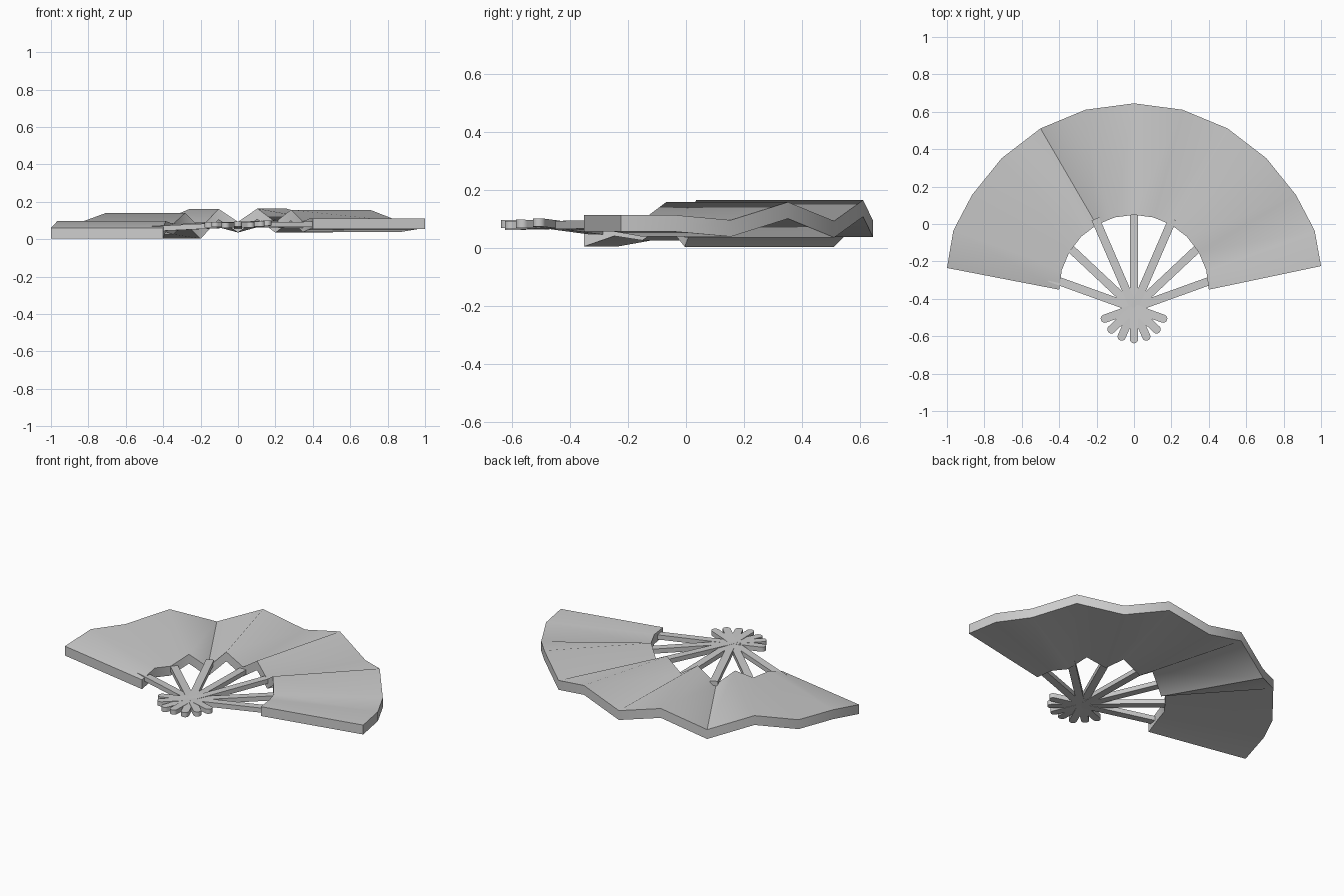
import bpy, bmesh
from math import sin, cos, pi, radians

if "Cube" in bpy.data.objects:
    bpy.data.objects.remove(bpy.data.objects["Cube"])


def make_object(name, bm, smooth=None):
    bmesh.ops.recalc_face_normals(bm, faces=bm.faces)
    mesh = bpy.data.meshes.new(name)
    bm.to_mesh(mesh)
    bm.free()
    obj = bpy.data.objects.new(name, mesh)
    bpy.context.collection.objects.link(obj)
    if smooth:
        bpy.ops.object.select_all(action='DESELECT')
        obj.select_set(True)
        bpy.context.view_layer.objects.active = obj
        bpy.ops.object.shade_smooth_by_angle(angle=radians(smooth))
    return obj


# Pleated leaf: underside height of each fold, from the right end to the left
FOLDS = [.055, .055, .038, .1, .035, .107, .036, .105, .003, .083, .025, .04, .004]
THICK = .057
CENTRE_Y = -.355


def pleated_leaf():
    bm = bmesh.new()
    rings = []
    for i, z in enumerate(FOLDS):
        a = i * pi / 12
        inner = (.4 * cos(a), CENTRE_Y + .4 * sin(a) + .004)
        outer = [cos(a), CENTRE_Y + sin(a)]
        # the end panels close in slightly at the rim
        outer[1] = {0: -.225, 12: -.235, 1: -.035, 11: -.035,
                    2: .155, 10: .155}.get(i, outer[1])
        rings.append([bm.verts.new((x, y, h)) for (x, y), h in
                      ((inner, z), (outer, z), (outer, z + THICK), (inner, z + THICK))])
    for p, q in zip(rings, rings[1:]):
        for k in range(4):
            n = (k + 1) % 4
            bm.faces.new((p[k], p[n], q[n], q[k]))
    bm.faces.new(rings[0])
    bm.faces.new(rings[-1])
    make_object("pleated_leaf", bm, 50)


# Ribs: straight bars through a shared pivot, with rounded tails below it
PIVOT = (0, -.45, .078)
TAIL, HALF_W, HALF_T = .188, .022, .014


def rib(index, angle, end_z, length):
    outline = [(HALF_W, length), (-HALF_W, length)]
    for k in range(9):
        t = pi + k * pi / 8
        outline.append((HALF_W * cos(t), -TAIL + HALF_W + HALF_W * sin(t)))
    slope = (end_z - PIVOT[2]) / length
    bm = bmesh.new()
    layers = []
    for dz in (-HALF_T, HALF_T):
        layers.append([bm.verts.new((PIVOT[0] + u * cos(angle) + v * sin(angle),
                                     PIVOT[1] - u * sin(angle) + v * cos(angle),
                                     PIVOT[2] + slope * v + dz)) for u, v in outline])
    low, high = layers
    bm.faces.new(low)
    bm.faces.new(high)
    for k in range(len(low)):
        n = (k + 1) % len(low)
        bm.faces.new((low[k], low[n], high[n], high[k]))
    make_object(f"rib_{index}", bm, 35)


pleated_leaf()
ENDS = [.056, .066, .078, .068, .088, .074, .08]
LENGTHS = [.48, .5, .52, .54, .52, .5, .48]
for i in range(7):
    rib(i + 1, radians((i - 3) * 23.4), ENDS[i], LENGTHS[i])
